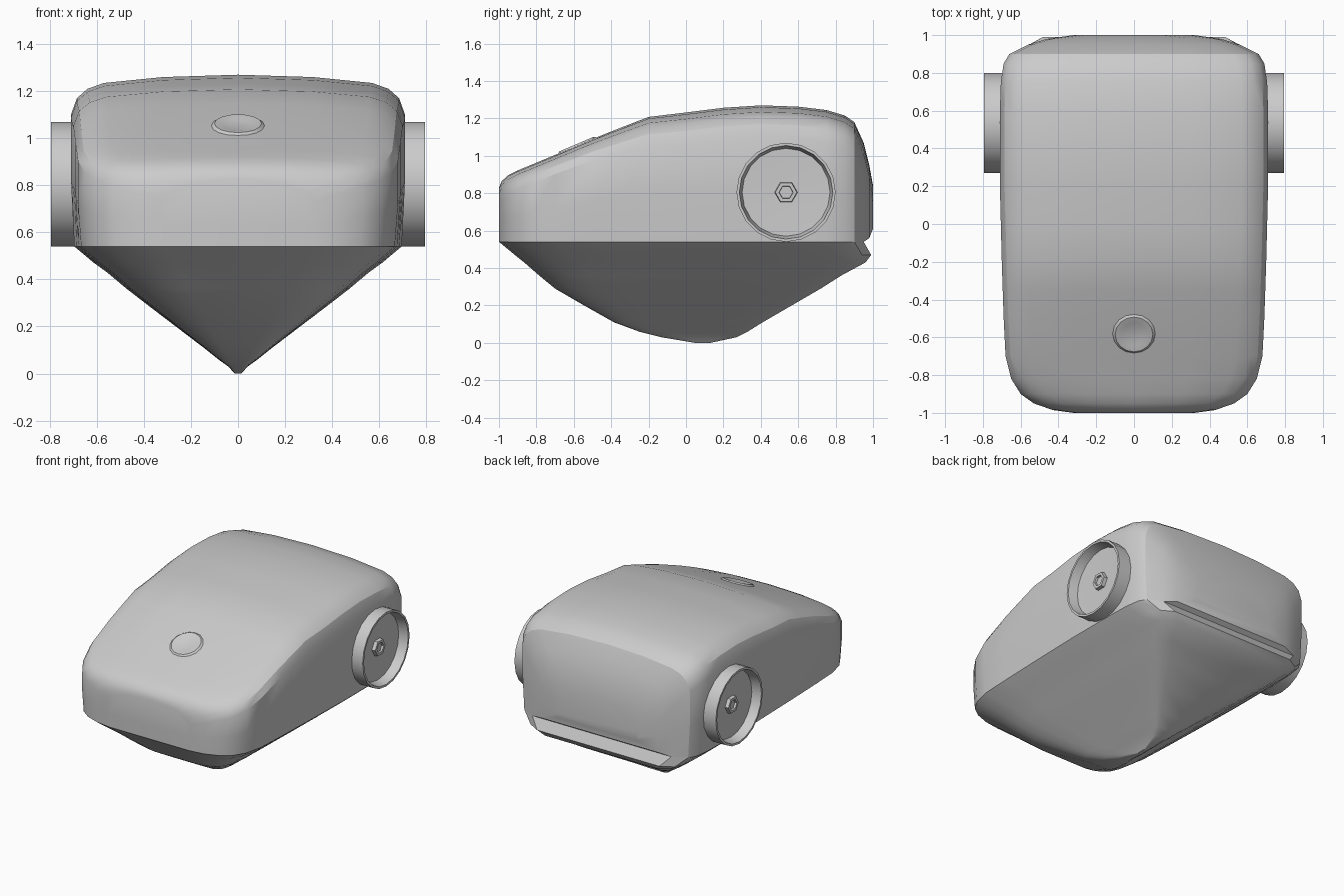
import bpy, math
from mathutils import Matrix, Vector

if "Cube" in bpy.data.objects:
    bpy.data.objects.remove(bpy.data.objects["Cube"])


def make(name, verts, faces, angle=28):
    me = bpy.data.meshes.new(name)
    me.from_pydata(verts, [], faces)
    ob = bpy.data.objects.new(name, me)
    bpy.context.collection.objects.link(ob)
    bpy.ops.object.select_all(action='DESELECT')
    ob.select_set(True)
    bpy.context.view_layer.objects.active = ob
    bpy.ops.object.mode_set(mode='EDIT')
    bpy.ops.mesh.select_all(action='SELECT')
    bpy.ops.mesh.normals_make_consistent(inside=False)
    bpy.ops.object.mode_set(mode='OBJECT')
    bpy.ops.object.shade_smooth_by_angle(angle=math.radians(angle))
    return ob


def strips(rows, closed):
    """Quads joining consecutive equal-length rows of points."""
    n = len(rows[0])
    verts = [p for r in rows for p in r]
    faces = []
    for i in range(len(rows) - 1):
        for j in range(n if closed else n - 1):
            k = (j + 1) % n
            faces.append((i * n + j, i * n + k, (i + 1) * n + k, (i + 1) * n + j))
    return verts, faces


# Stations along the body: y, half width, top height, lower height
SEAM = 0.54
stations = [
    (-1.0, .32, .83, SEAM), (-.985, .43, .865, SEAM), (-.95, .53, .897, SEAM),
    (-.9, .60, .922, SEAM), (-.82, .65, .955, SEAM), (-.7, .68, 1.005, SEAM),
    (-.5, .69, 1.09, SEAM), (-.35, .695, 1.15, SEAM), (-.2, .70, 1.208, SEAM),
    (0, .705, 1.232, SEAM), (.2, .71, 1.257, SEAM), (.4, .71, 1.27, SEAM),
    (.6, .71, 1.263, SEAM), (.75, .705, 1.245, SEAM), (.85, .69, 1.215, SEAM),
    (.9, .66, 1.18, SEAM), (.95, .56, 1.07, SEAM), (.98, .46, .95, .56),
    (1.0, .32, .84, .61)]


def section(y, w, t, b):
    # Rounded shoulders and a crowned roof, stronger towards the back
    k = .6 if y < -.6 else (1.0 if y > -.1 else .6 + .8 * (y + .6))
    half = [(w * .98, b), (w, (b + t - .17 * k) / 2), (w, t - .17 * k),
            (w - .025, t - .10 * k), (w - .07, t - .06 * k),
            (w - .14, t - .035 * k), (w * .45, t - .01 * k)]
    return ([(x, y, z) for x, z in half] + [(0, y, t)]
            + [(-x, y, z) for x, z in reversed(half)])


# Upper body, lofted front to back
rows = [section(*s) for s in stations]
v, f = strips(rows, False)
n, m = len(rows[0]), len(rows)
f.append(tuple(range(n)))
f.append(tuple(range((m - 1) * n, m * n)))
for i in (m - 3, m - 2):
    f.append((i * n, (i + 1) * n, (i + 2) * n - 1, (i + 1) * n - 1))
make("upper_body", v, f)

# Lower hull: the body outline shrinking down to a blunt keel point
side = [(w * .98, y) for y, w, t, b in stations if y <= .95]
outline = side + [(-x, y) for x, y in reversed(side)]
levels = [(.54, 1, -1, .95), (.47, .88, -.915, .99), (.43, .80, -.865, .96),
          (.36, .68, -.785, .83), (.29, .55, -.70, .72), (.20, .38, -.545, .565),
          (.11, .21, -.385, .41), (.06, .12, -.25, .33), (.03, .06, -.13, .27),
          (0, .02, .05, .13)]
rings = [[(x * s, yf + (y + 1) / 1.95 * (yb - yf), z) for x, y in outline]
         for z, s, yf, yb in levels]
v, f = strips(rings, True)
f.append(tuple(range(len(v) - len(outline), len(v))))
make("lower_hull", v, f)


def spin(name, profile, segments, centre, direction):
    """Turn an (offset, radius) profile about the x axis."""
    rws = []
    for a, r in profile:
        rws.append([(direction * a,
                     centre[0] + r * math.cos(2 * math.pi * i / segments),
                     centre[1] + r * math.sin(2 * math.pi * i / segments))
                    for i in range(segments)])
    vv, ff = strips(rws, True)
    ff.append(tuple(range(len(vv) - segments, len(vv))))
    return make(name, vv, ff)


# Side wheels with a raised rim, recessed disc and six-sided hub
for name, d in (("right", 1), ("left", -1)):
    spin(name + "_wheel", [(.69, .265), (.795, .265), (.795, .25), (.73, .235),
                           (.725, .10)], 20, (.535, .805), d)
    spin(name + "_hub", [(.72, .062), (.75, .058), (.75, .038), (.735, .036)],
         6, (.535, .805), d)

# Small shallow round mark on the bonnet
tilt = Matrix.Translation(Vector((0, -.58, 1.052))) @ Matrix.Rotation(math.radians(23), 4, 'X')
rws = [[tilt @ Vector((r * math.cos(a * math.pi / 8), r * math.sin(a * math.pi / 8), h))
        for a in range(16)]
       for r, h in ((.12, -.004), (.10, .012), (.07, .009), (.05, .004))]
v, f = strips(rws, True)
f.append(tuple(range(len(v) - 16, len(v))))
make("bonnet_mark", v, f)
